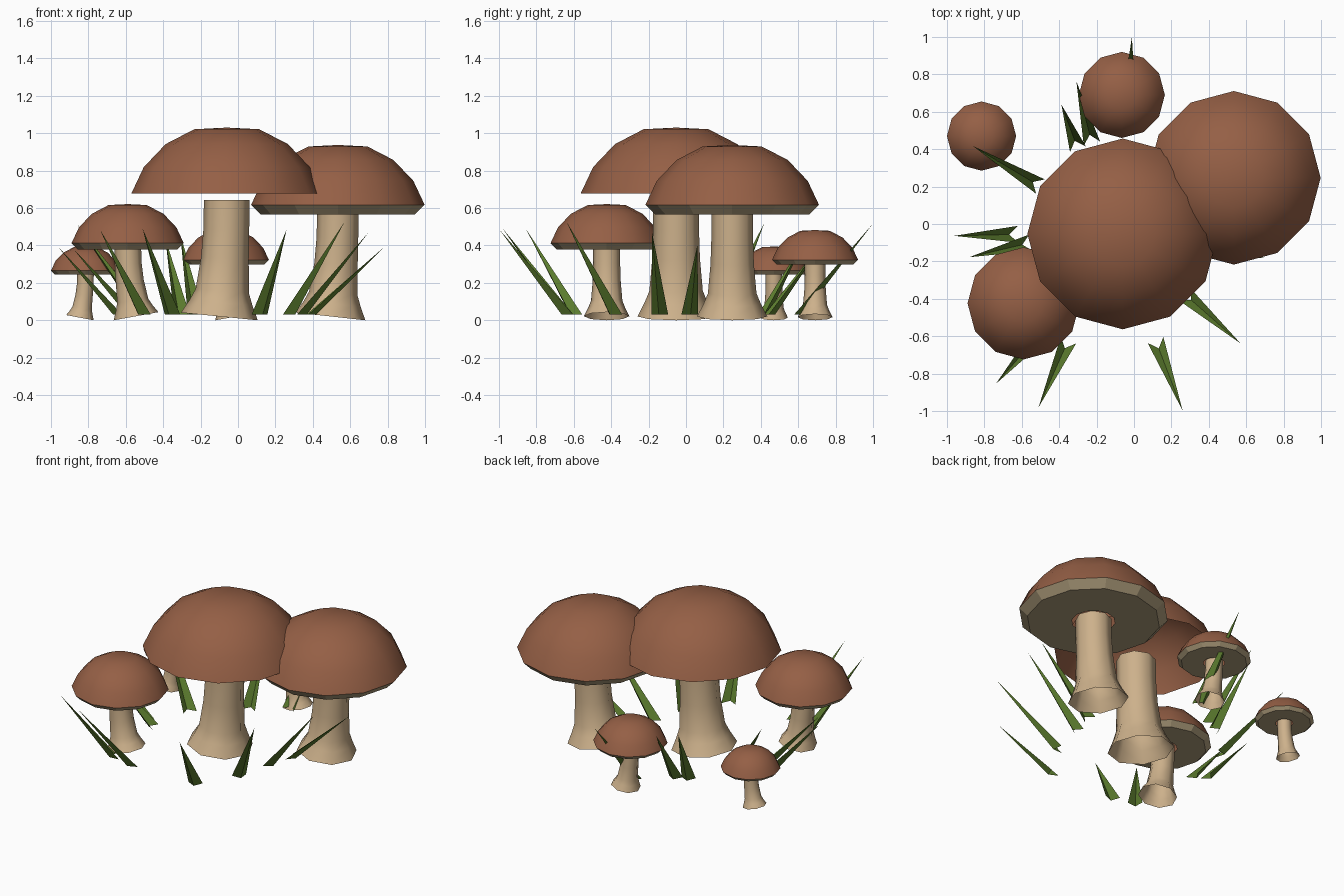
import bpy, bmesh, math
from mathutils import Vector

if "Cube" in bpy.data.objects:
    bpy.data.objects.remove(bpy.data.objects["Cube"])


def material(name, rgb):
    m = bpy.data.materials.new(name)
    m.diffuse_color = (*rgb, 1)
    m.use_nodes = True
    m.node_tree.nodes["Principled BSDF"].inputs["Base Color"].default_value = m.diffuse_color
    return m


BROWN = material("cap brown", (0.30, 0.115, 0.06))
TAN = material("stem tan", (0.61, 0.44, 0.26))
GILL = material("gill grey brown", (0.42, 0.335, 0.20))
GREEN = material("grass green", (0.105, 0.20, 0.027))


def finish(bm, name, mat, smooth):
    me = bpy.data.meshes.new(name)
    for f in bm.faces:
        f.smooth = smooth
    bm.to_mesh(me)
    bm.free()
    me.materials.append(mat)
    ob = bpy.data.objects.new(name, me)
    bpy.context.collection.objects.link(ob)
    return ob


def loft(name, rings, sides, mat, smooth=True, apex=None):
    """Skin circles given as (centre, radius, slope along x)."""
    bm = bmesh.new()
    loops = []
    for c, r, slope in rings:
        tilt = math.atan(slope)
        loop = []
        for i in range(sides):
            a = math.tau * i / sides
            x, y = r * math.cos(a), r * math.sin(a)
            loop.append(bm.verts.new(Vector(c) + Vector((x * math.cos(tilt), y, -x * math.sin(tilt)))))
        loops.append(loop)
    for lo, hi in zip(loops, loops[1:]):
        for i in range(sides):
            j = (i + 1) % sides
            bm.faces.new((lo[i], lo[j], hi[j], hi[i]))
    if apex:
        tip = bm.verts.new(apex)
        for i in range(sides):
            bm.faces.new((loops[-1][i], loops[-1][(i + 1) % sides], tip))
    return finish(bm, name, mat, smooth)


CAP_PROFILE = ((1, 0), (0.87, 0.40), (0.64, 0.75), (0.34, 0.975))


def mushroom(name, x, y, r, rim, top, stem_top, lean, gills=True):
    # domed cap, open below
    h = top - rim
    loft(name + "_cap", [((x, y, rim + h * v), r * u, 0) for u, v in CAP_PROFILE],
         12, BROWN, apex=(x, y, top))
    # gill ring with a hole around the stem
    if gills:
        low = rim - 0.11 * r
        loft(name + "_gills", [((x, y, low), 0.29 * r, 0), ((x, y, low), 0.89 * r, 0),
                               ((x, y, rim), r, 0)], 12, GILL, smooth=False)
    # flared stem curving up from a leaning foot
    base = 0.40 * r
    slope0 = -1.6 * lean / stem_top
    z0 = base * math.sin(math.atan(abs(slope0)))
    rings = []
    for t, k in ((0, 0.405), (0.12, 0.33), (0.22, 0.28), (0.5, 0.25), (0.75, 0.24), (1, 0.24)):
        z = z0 + (stem_top - z0) * t
        rings.append(((x + lean * (1 - t) ** 2, y, z), k * r, slope0 * (1 - t)))
    loft(name + "_stem", rings, 8, TAN)


mushroom("large_mushroom", -0.06, -0.053, 0.51, 0.678, 1.03, 0.642, -0.04, gills=False)
mushroom("right_mushroom", 0.534, 0.247, 0.464, 0.617, 0.937, 0.58, -0.04)
mushroom("front_left_mushroom", -0.59, -0.424, 0.30, 0.412, 0.621, 0.395, 0.045)
mushroom("back_mushroom", -0.065, 0.69, 0.23, 0.323, 0.482, 0.31, 0.035)
mushroom("back_left_mushroom", -0.815, 0.47, 0.185, 0.265, 0.394, 0.255, -0.03)

# grass blades: base x, y, tip x, y, z
BLADES = (
    (0.115, -0.62, 0.255, -0.985, 0.47), (-0.35, -0.62, -0.505, -0.968, 0.475),
    (-0.50, -0.585, -0.73, -0.845, 0.47), (-0.62, -0.055, -0.95, -0.063, 0.38),
    (-0.55, -0.10, -0.87, -0.175, 0.37), (-0.50, 0.20, -0.85, 0.41, 0.50),
    (-0.30, 0.40, -0.385, 0.63, 0.42), (-0.225, 0.43, -0.305, 0.75, 0.44),
    (-0.03, 0.58, -0.012, 0.985, 0.50), (0.27, -0.375, 0.56, -0.63, 0.51),
    (0.32, -0.14, 0.685, -0.18, 0.455), (0.37, 0.02, 0.78, 0.06, 0.39))


def blade(n, bx, by, tx, ty, tz):
    # leaf folded along its middle, with the fold on the outer side
    b, t = Vector((bx, by, 0.03)), Vector((tx, ty, tz))
    out = Vector((tx - bx, ty - by, 0)).normalized()
    side = Vector((-out.y, out.x, 0))
    bm = bmesh.new()
    left, fold, right = [bm.verts.new(b + d) for d in (side * 0.045, out * 0.048, side * -0.045)]
    tip = bm.verts.new(b + (t - b) * 1.035)
    bm.faces.new((left, tip, fold))
    bm.faces.new((fold, tip, right))
    finish(bm, f"grass_blade_{n}", GREEN, False)


for n, spec in enumerate(BLADES, 1):
    blade(n, *spec)
